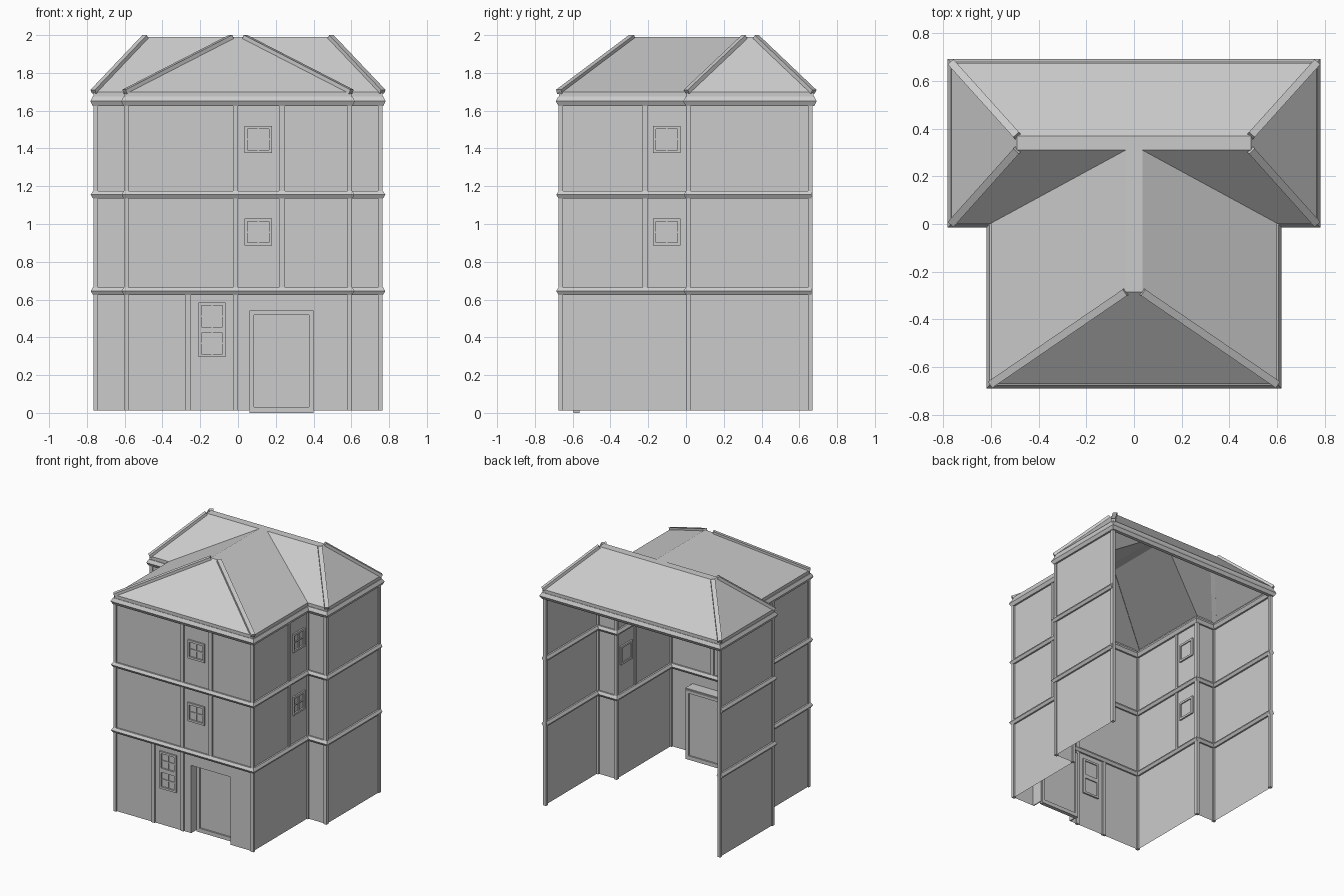
import bpy, bmesh
from mathutils import Vector

if "Cube" in bpy.data.objects:
    bpy.data.objects.remove(bpy.data.objects["Cube"])

FRONT, SIDE, WING, WING_Y, BACK = -0.662, 0.592, 0.755, 0.012, 0.665
Z0, Z1, Z2, Z3 = 0.012, 0.645, 1.155, 1.65


def make(name, verts, faces):
    me = bpy.data.meshes.new(name)
    me.from_pydata([tuple(v) for v in verts], [], faces)
    ob = bpy.data.objects.new(name, me)
    bpy.context.collection.objects.link(ob)
    bm = bmesh.new()
    bm.from_mesh(me)
    bmesh.ops.recalc_face_normals(bm, faces=bm.faces)
    bm.to_mesh(me)
    bm.free()
    return ob


BOX = [(0, 1, 3, 2), (4, 6, 7, 5), (0, 4, 5, 1), (2, 3, 7, 6), (0, 2, 6, 4), (1, 5, 7, 3)]


def boxes(name, items, to_world=lambda u, d, z: (u, d, z)):
    """Several boxes (u0,u1,d0,d1,z0,z1) joined in one object."""
    vs, fs = [], []
    for u0, u1, d0, d1, z0, z1 in items:
        b = len(vs)
        vs += [to_world(u, d, z) for u in (u0, u1) for d in (d0, d1) for z in (z0, z1)]
        fs += [tuple(b + i for i in f) for f in BOX]
    return make(name, vs, fs)


def wall(name, a, b, to_world, holes=()):
    """Flat wall from u=a to u=b, with rectangular holes (u0,u1,z0,z1)."""
    us = sorted({a, b, *[h[0] for h in holes], *[h[1] for h in holes]})
    zs = sorted({Z0, Z3, *[h[2] for h in holes], *[h[3] for h in holes]})
    vs = [to_world(u, 0, z) for u in us for z in zs]
    n, fs = len(zs), []
    for i in range(len(us) - 1):
        for j in range(n - 1):
            u, z = (us[i] + us[i + 1]) / 2, (zs[j] + zs[j + 1]) / 2
            if not any(h[0] < u < h[1] and h[2] < z < h[3] for h in holes):
                fs.append((i * n + j, (i + 1) * n + j, (i + 1) * n + j + 1, i * n + j + 1))
    make(name, vs, fs)


def window(name, u0, z0, to_world, rows=1):
    """Framed window; each row is a sash of 2 x 2 panes."""
    w, f, h = 0.145, 0.016, 0.145
    u1, z1, um = u0 + w, z0 + h * rows, u0 + w / 2
    d0, d1 = -0.012, 0.012
    parts = [(u0, u0 + f, d0, d1, z0, z1), (u1 - f, u1, d0, d1, z0, z1),
             (u0 + f, u1 - f, d0, d1, z0, z0 + f), (u0 + f, u1 - f, d0, d1, z1 - f, z1),
             (u0 + f, u1 - f, -0.004, 0, z0 + f, z1 - f),
             (um - .004, um + .004, 0, .007, z0 + f, z1 - f)]
    for r in range(rows):
        zm = z0 + h * (r + .5)
        parts.append((u0 + f, u1 - f, 0, .007, zm - .004, zm + .004))
        if r:
            zb = z0 + h * r
            parts.append((u0 + f, u1 - f, d0, d1, zb - f, zb + f))
    boxes(name, parts, to_world)
    return (u0, u1, z0, z1)


def sweep(name, path, z, half_w, half_h, closed=False):
    """Six-sided moulding mitred along a plan path."""
    prof = [(-half_w, 0), (-half_w / 2, -half_h), (half_w / 2, -half_h),
            (half_w, 0), (half_w / 2, half_h), (-half_w / 2, half_h)]
    pts, vs, fs, n = [Vector(p) for p in path], [], [], len(path)
    for i, p in enumerate(pts):
        d1 = (p - pts[i - 1]).normalized() if (i or closed) else None
        d2 = (pts[(i + 1) % n] - p).normalized() if (i < n - 1 or closed) else None
        d1, d2 = d1 or d2, d2 or d1
        m = Vector((d1.y, -d1.x)) + Vector((d2.y, -d2.x))
        m = m * 2 / m.length_squared
        vs += [(p.x + m.x * o, p.y + m.y * o, z + h) for o, h in prof]
    for i in range(n if closed else n - 1):
        for k in range(6):
            a, b, k2 = i * 6, (i + 1) % n * 6, (k + 1) % 6
            fs.append((a + k, a + k2, b + k2, b + k))
    if not closed:
        fs += [tuple(range(6)), tuple(range(n * 6 - 6, n * 6))]
    make(name, vs, fs)


def on_front(u, d, z):
    return (u, FRONT - d, z)


# Front wall with windows and door opening
holes = [window("front_window_upper", .035, 1.375, on_front),
         window("front_window_middle", .035, .885, on_front),
         window("front_window_ground", -.21, .295, on_front, 2),
         (.06, .40, Z0, .54)]
wall("front_wall", -SIDE, SIDE, on_front, holes)

# Recessed doorway: lining, frame and door leaf
t = .008
boxes("door_lining", [(.06 - t, .06, FRONT, -.575, Z0, .54 + t), (.40, .40 + t, FRONT, -.575, Z0, .54 + t),
                      (.06, .40, FRONT, -.575, .54, .54 + t)])
boxes("door_frame", [(.06, .085, -.595, -.565, 0, .54), (.375, .40, -.595, -.565, 0, .54),
                     (.085, .375, -.595, -.565, .517, .54), (.085, .375, -.595, -.565, 0, .03)])
boxes("door_leaf", [(.085, .375, -.582, -.576, .03, .517)])

# Side walls and wings, mirrored (the back is open)
for s, tag in ((1, "right"), (-1, "left")):
    def on_side(u, d, z):
        return (s * (SIDE + d), u, z)
    hs = [window(f"{tag}_window_{k}", -.175, z, on_side) for k, z in (("upper", 1.375), ("middle", .885))]
    wall(f"{tag}_side_wall", FRONT, WING_Y, on_side, hs)
    wall(f"{tag}_wing_front", SIDE, WING, lambda u, d, z: (s * u, WING_Y, z))
    wall(f"{tag}_wing_side", WING_Y, BACK, lambda u, d, z: (s * WING, u, z))
    h = .012
    posts = [(x - h, x + h, y - h, y + h, Z0, Z3) for x, y in
             ((s * SIDE, FRONT), (s * SIDE, WING_Y), (s * (WING - .003), WING_Y), (s * (WING - .003), BACK - .008))]
    posts.append((s * SIDE - .009, s * SIDE + .009, -.23, -.205, Z1, Z3))
    boxes(f"{tag}_posts", posts)

boxes("front_posts", [(-.28, -.25, FRONT - .01, FRONT + .01, Z0, Z1),
                      (-.026, 0, FRONT - .01, FRONT + .01, Z0, Z3),
                      (.218, .248, FRONT - .01, FRONT + .01, Z1, Z3)])

# Floor bands and eaves cornice
half = [(SIDE, FRONT), (SIDE, WING_Y), (WING, WING_Y), (WING, BACK)]
plan = [(-x, y) for x, y in reversed(half)] + half
sweep("lower_band", plan, Z1, .025, .02)
sweep("middle_band", plan, Z2, .025, .02)
sweep("cornice", plan, Z3, .027, .025, closed=True)

# Roof: cross-hipped shell with flat ridges and a vertical fascia
E, T = 1.70, 1.99
right = [(.60, -.672, E), (.60, .003, E), (.765, .003, E), (.765, .675, E),
         (.035, -.285, T), (.035, .31, T), (.49, .31, T), (.49, .37, T)]
low = [(x, y, 1.665) for x, y, z in right[:4]]
rv = right + low
n = len(rv)
verts = rv + [(-x, y, z) for x, y, z in rv]
halff = [(0, 1, 5, 4), (1, 2, 6, 5), (2, 3, 7, 6), (8, 9, 1, 0), (9, 10, 2, 1), (10, 11, 3, 2)]
faces = halff + [tuple(n + i for i in reversed(f)) for f in halff]
faces += [(0, 4, n + 4, n), (3, n + 3, n + 7, 7), (4, 5, n + 5, n + 4),
          (5, 6, 7, n + 7, n + 6, n + 5), (8, 0, n, n + 8), (11, n + 11, n + 3, 3)]
make("roof", verts, faces)

# Raised caps along the hips
for s, tag in ((1, "right"), (-1, "left")):
    for k, a, b in (("front", 0, 4), ("wing", 2, 6), ("back", 3, 7)):
        p, q = (Vector((s * rv[i][0], rv[i][1], rv[i][2])) for i in (a, b))
        d = (q - p).normalized()
        side = d.cross(Vector((0, 0, 1))).normalized()
        up = side.cross(d)
        boxes(f"{tag}_{k}_hip_cap", [(0, (q - p).length, -.016, .016, -.012, .012)],
              lambda u, w, z: p + d * u + side * w + up * z)
